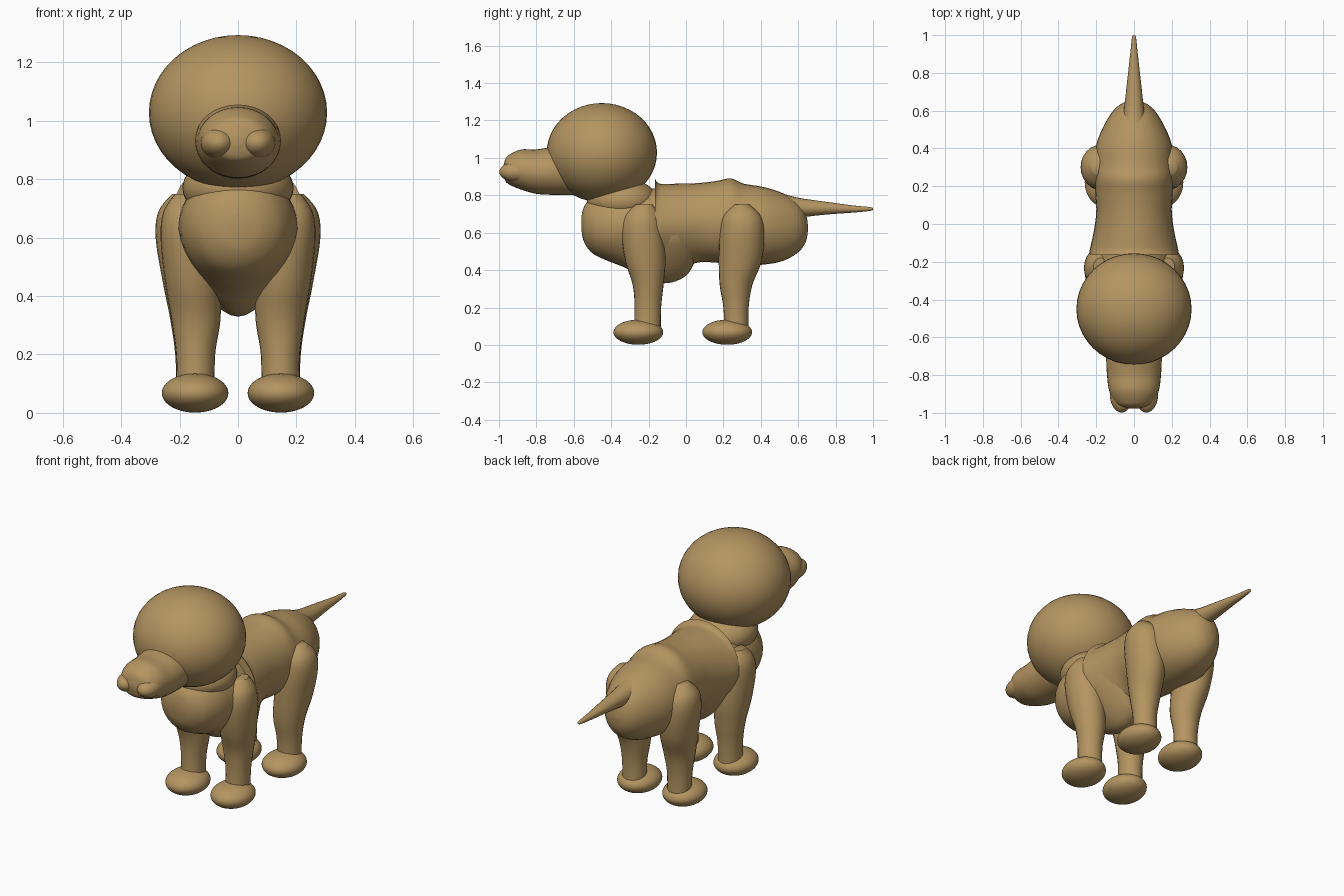
import bpy, bmesh, math
from mathutils import Vector

coat = bpy.data.materials.new("tan_coat")
coat.diffuse_color = (0.46, 0.30, 0.12, 1)


def finish(bm, name):
    bmesh.ops.recalc_face_normals(bm, faces=bm.faces)
    mesh = bpy.data.meshes.new(name)
    bm.to_mesh(mesh)
    bm.free()
    mesh.materials.append(coat)
    obj = bpy.data.objects.new(name, mesh)
    bpy.context.collection.objects.link(obj)
    bpy.ops.object.select_all(action='DESELECT')
    obj.select_set(True)
    bpy.context.view_layer.objects.active = obj
    bpy.ops.object.shade_smooth_by_angle(angle=math.radians(50))
    return obj


def smooth_rows(rows, steps=5):
    """Catmull-Rom interpolation between profile rows."""
    out = []
    for i in range(len(rows) - 1):
        p = [rows[max(i - 1, 0)], rows[i], rows[i + 1], rows[min(i + 2, len(rows) - 1)]]
        for s in range(steps):
            t = s / steps
            out.append([0.5 * (2 * b + (c - a) * t + (2 * a - 5 * b + 4 * c - d) * t * t
                               + (3 * b - a - 3 * c + d) * t ** 3) for a, b, c, d in zip(*p)])
    return out + [list(rows[-1])]


def loft(name, rows, point, sides=32):
    """Skin rings; point(row, angle) places each ring vertex."""
    bm = bmesh.new()
    rings = [[bm.verts.new(point(r, math.tau * k / sides)) for k in range(sides)]
             for r in smooth_rows(rows)]
    for a, b in zip(rings, rings[1:]):
        for k in range(sides):
            n = (k + 1) % sides
            bm.faces.new((a[k], a[n], b[n], b[k]))
    bm.faces.new(rings[0])
    bm.faces.new(rings[-1])
    return finish(bm, name)


def along_y(r, a):
    """Row: y, bottom z, top z, half width, egg taper toward the bottom."""
    y, lo, hi, w, egg = r
    s = math.sin(a)
    return Vector((w * math.cos(a) * (1 + egg * min(s, 0)), y, (lo + hi) / 2 + s * (hi - lo) / 2))


def ellipsoid(name, centre, radii):
    bm = bmesh.new()
    bmesh.ops.create_uvsphere(bm, u_segments=40, v_segments=24, radius=1)
    for v in bm.verts:
        v.co = Vector([c + q * r for c, q, r in zip(centre, v.co, radii)])
    return finish(bm, name)


# Head and neck
ellipsoid("head", (0, -0.45, 1.028), (0.305, 0.295, 0.265))
ellipsoid("neck", (0, -0.34, 0.77), (0.19, 0.19, 0.12))

# Muzzle with two soft nostril bulges
loft("muzzle", [(-0.55, 0.80, 1.07, 0.14, 0), (-0.70, 0.802, 1.06, 0.147, 0),
                (-0.80, 0.808, 1.045, 0.143, 0), (-0.88, 0.83, 1.045, 0.132, 0),
                (-0.94, 0.855, 1.02, 0.105, 0), (-0.965, 0.875, 0.995, 0.075, 0),
                (-0.978, 0.915, 0.95, 0.015, 0)], along_y)
for side, label in ((-1, "left"), (1, "right")):
    ellipsoid("nostril_bulge_" + label, (side * 0.066, -0.90, 0.925), (0.062, 0.098, 0.055))

# Chest and keel-shaped belly
loft("chest", [(-0.56, 0.62, 0.68, 0.03, 0), (-0.545, 0.55, 0.74, 0.09, 0),
               (-0.50, 0.49, 0.79, 0.15, 0), (-0.42, 0.45, 0.83, 0.19, 0),
               (-0.32, 0.41, 0.84, 0.205, 0.15), (-0.22, 0.35, 0.84, 0.21, 0.35),
               (-0.10, 0.33, 0.83, 0.21, 0.4), (0.0, 0.37, 0.82, 0.19, 0.35),
               (0.05, 0.45, 0.80, 0.17, 0.2), (0.10, 0.55, 0.76, 0.10, 0)], along_y)

# Back and rump, starting at a raised shoulder edge
loft("torso", [(-0.165, 0.40, 0.887, 0.235, 0.2), (-0.14, 0.39, 0.862, 0.235, 0.2),
               (-0.05, 0.40, 0.862, 0.215, 0.2), (0.06, 0.44, 0.865, 0.20, 0.1),
               (0.16, 0.44, 0.876, 0.205, 0), (0.24, 0.43, 0.89, 0.21, 0),
               (0.31, 0.425, 0.862, 0.21, 0), (0.42, 0.43, 0.843, 0.20, 0),
               (0.52, 0.45, 0.81, 0.16, 0), (0.60, 0.495, 0.76, 0.11, 0),
               (0.64, 0.55, 0.70, 0.06, 0), (0.652, 0.61, 0.64, 0.015, 0)], along_y)

# Tail
loft("tail", [(0.50, 0.665, 0.815, 0.07, 0), (0.60, 0.68, 0.787, 0.054, 0),
              (0.75, 0.697, 0.765, 0.037, 0), (0.90, 0.708, 0.745, 0.02, 0),
              (0.985, 0.717, 0.737, 0.011, 0), (1.0, 0.724, 0.73, 0.003, 0)], along_y, 20)

# Leg rows: z, inner x, outer x, front y, back y
front_leg = [(0.06, 0.08, 0.21, -0.28, -0.135), (0.20, 0.078, 0.212, -0.275, -0.133),
             (0.32, 0.06, 0.228, -0.285, -0.12), (0.45, 0.06, 0.25, -0.325, -0.11),
             (0.60, 0.07, 0.265, -0.345, -0.12), (0.69, 0.10, 0.255, -0.325, -0.14),
             (0.75, 0.14, 0.215, -0.27, -0.18)]
back_leg = [(0.06, 0.08, 0.21, 0.205, 0.335), (0.20, 0.078, 0.215, 0.20, 0.335),
            (0.32, 0.06, 0.232, 0.18, 0.355), (0.45, 0.06, 0.258, 0.175, 0.405),
            (0.60, 0.07, 0.282, 0.18, 0.42), (0.69, 0.10, 0.272, 0.20, 0.40),
            (0.75, 0.14, 0.225, 0.26, 0.34)]

for side, label in ((-1, "left"), (1, "right")):
    def upright(r, a, side=side):
        z, xi, xo, yf, yb = r
        return Vector((side * ((xi + xo) / 2 + math.cos(a) * (xo - xi) / 2),
                       (yf + yb) / 2 + math.sin(a) * (yb - yf) / 2, z))

    for end, rows, foot_y in (("front", front_leg, -0.255), ("back", back_leg, 0.22)):
        loft(f"{end}_leg_{label}", rows, upright, 24)
        ellipsoid(f"{end}_paw_{label}", (side * 0.147, foot_y, 0.068), (0.114, 0.133, 0.067))
